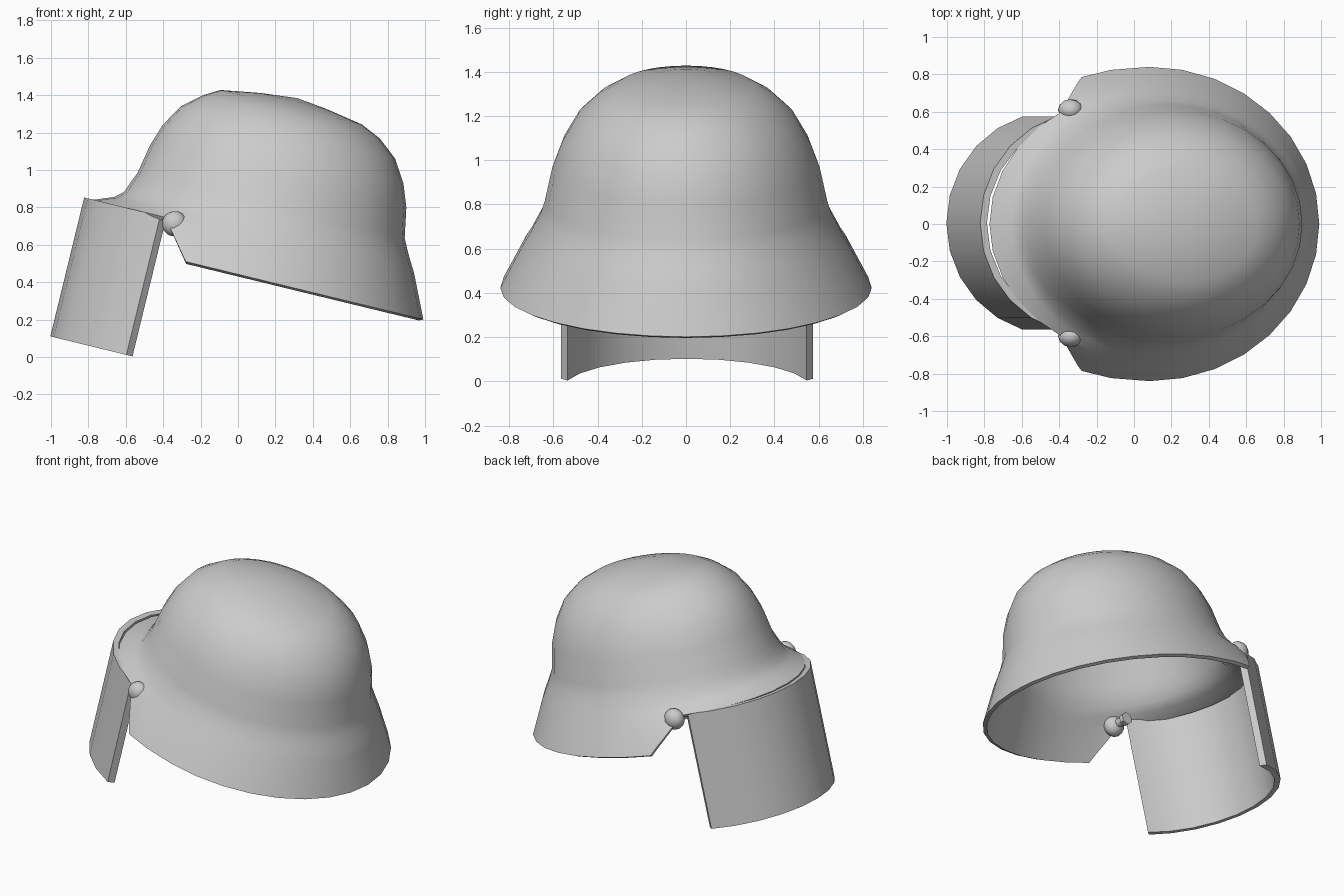
import bpy, bmesh, math
from mathutils import Matrix, Vector

cube = bpy.data.objects.get("Cube")
if cube:
    bpy.data.objects.remove(cube, do_unlink=True)

TILT = Matrix.Rotation(math.radians(13.7), 4, 'Y')   # whole helmet leans back
BRIM, RIM = 0.634, 0.43                              # brim and rim heights before the tilt

grey = bpy.data.materials.new("plain_grey")
grey.use_nodes = True
grey.diffuse_color = (0.6, 0.6, 0.6, 1)
grey.node_tree.nodes["Principled BSDF"].inputs["Base Color"].default_value = (0.6, 0.6, 0.6, 1)


def finish(bm, name, thickness=0, angle=35):
    mesh = bpy.data.meshes.new(name)
    bm.transform(TILT)
    bm.to_mesh(mesh)
    bm.free()
    mesh.materials.append(grey)
    obj = bpy.data.objects.new(name, mesh)
    bpy.context.collection.objects.link(obj)
    bpy.ops.object.select_all(action='DESELECT')
    obj.select_set(True)
    bpy.context.view_layer.objects.active = obj
    if thickness:
        mod = obj.modifiers.new("thickness", 'SOLIDIFY')
        mod.thickness = thickness
        mod.offset = -1
        bpy.ops.object.modifier_apply(modifier=mod.name)
    bpy.ops.object.shade_smooth_by_angle(angle=math.radians(angle))
    return obj


# Helmet shell: rings of (height, front reach, back reach, half width)
RINGS = [
    (RIM, 1.10, 0.915, 0.84), (BRIM, 0.95, 0.82, 0.735), (0.675, 0.845, 0.80, 0.71),
    (0.715, 0.80, 0.775, 0.69), (0.77, 0.78, 0.745, 0.66), (0.83, 0.755, 0.715, 0.64),
    (0.99, 0.725, 0.685, 0.605), (1.11, 0.685, 0.64, 0.56), (1.23, 0.615, 0.565, 0.49),
    (1.315, 0.515, 0.46, 0.40), (1.365, 0.43, 0.35, 0.31), (1.40, 0.22, 0.15, 0.16),
]
SIDES, MID = 32, -0.02
bm = bmesh.new()
loops = []
for w, front, back, half in RINGS:
    loop = []
    for i in range(SIDES):
        a = math.tau * i / SIDES
        c = math.cos(a)
        reach = back - MID if c > 0 else front + MID
        loop.append(bm.verts.new((MID + reach * c, half * math.sin(a), w)))
    loops.append(loop)
for low, high in zip(loops, loops[1:]):
    for i in range(SIDES):
        j = (i + 1) % SIDES
        bm.faces.new((low[i], low[j], high[j], high[i]))
pole = bm.verts.new((MID, 0, 1.42))
for i in range(SIDES):
    bm.faces.new((loops[-1][i], loops[-1][(i + 1) % SIDES], pole))

# Face opening: cut along a slanted plane, remove what lies in front below the brim
corner = Vector((-0.393, 0, RIM))
normal = Vector((BRIM - RIM, 0, 0.162)).normalized()
low_faces = [f for f in bm.faces if f.calc_center_median().z < BRIM]
parts = set(low_faces) | {e for f in low_faces for e in f.edges} | {v for f in low_faces for v in f.verts}
bmesh.ops.bisect_plane(bm, geom=list(parts), plane_co=corner, plane_no=normal)
front_faces = [f for f in bm.faces if f.calc_center_median().z < BRIM
               and (f.calc_center_median() - corner).dot(normal) < 0]
bmesh.ops.delete(bm, geom=front_faces, context='FACES')
finish(bm, "helmet_shell", 0.025)

# Visor: curved plate, ends slightly bevelled
bm = bmesh.new()
STEPS, CENTRE, BOTTOM = 10, -0.404, -0.13
columns = []
for i in range(STEPS + 1):
    t = 2 * i / STEPS - 1
    column = []
    for radius, sweep, z in ((0.597, 72.6, BOTTOM), (0.597, 72.6, BRIM),
                             (0.56, 75, BRIM), (0.56, 75, BOTTOM)):
        a = math.radians(sweep) * t
        column.append(bm.verts.new((CENTRE - radius * math.cos(a), radius * math.sin(a) + 0.005, z)))
    columns.append(column)
for p, q in zip(columns, columns[1:]):
    for k in range(4):
        m = (k + 1) % 4
        bm.faces.new((p[k], p[m], q[m], q[k]))
bm.faces.new(columns[0])
bm.faces.new(columns[-1])
bmesh.ops.recalc_face_normals(bm, faces=bm.faces)
finish(bm, "visor")

# Hinges: round head outside, pin and six-sided nut inside
for name, side in (("left", 1), ("right", -1)):
    y = side * 0.605 + 0.005
    bm = bmesh.new()
    place = Matrix.Translation((-0.498, y, 0.612)) @ Matrix.Diagonal((1, 0.85, 1, 1))
    bmesh.ops.create_uvsphere(bm, u_segments=12, v_segments=8, radius=0.068, matrix=place)
    finish(bm, "hinge_head_" + name, angle=60)
    for part, sides, radius, depth, inset in (("pin", 12, 0.028, 0.12, 0.06), ("nut", 6, 0.042, 0.03, 0.115)):
        bm = bmesh.new()
        place = Matrix.Translation((-0.498, y - side * inset, 0.612)) @ Matrix.Rotation(math.pi / 2, 4, 'X')
        bmesh.ops.create_cone(bm, cap_ends=True, segments=sides, radius1=radius, radius2=radius,
                              depth=depth, matrix=place)
        finish(bm, "hinge_" + part + "_" + name)
